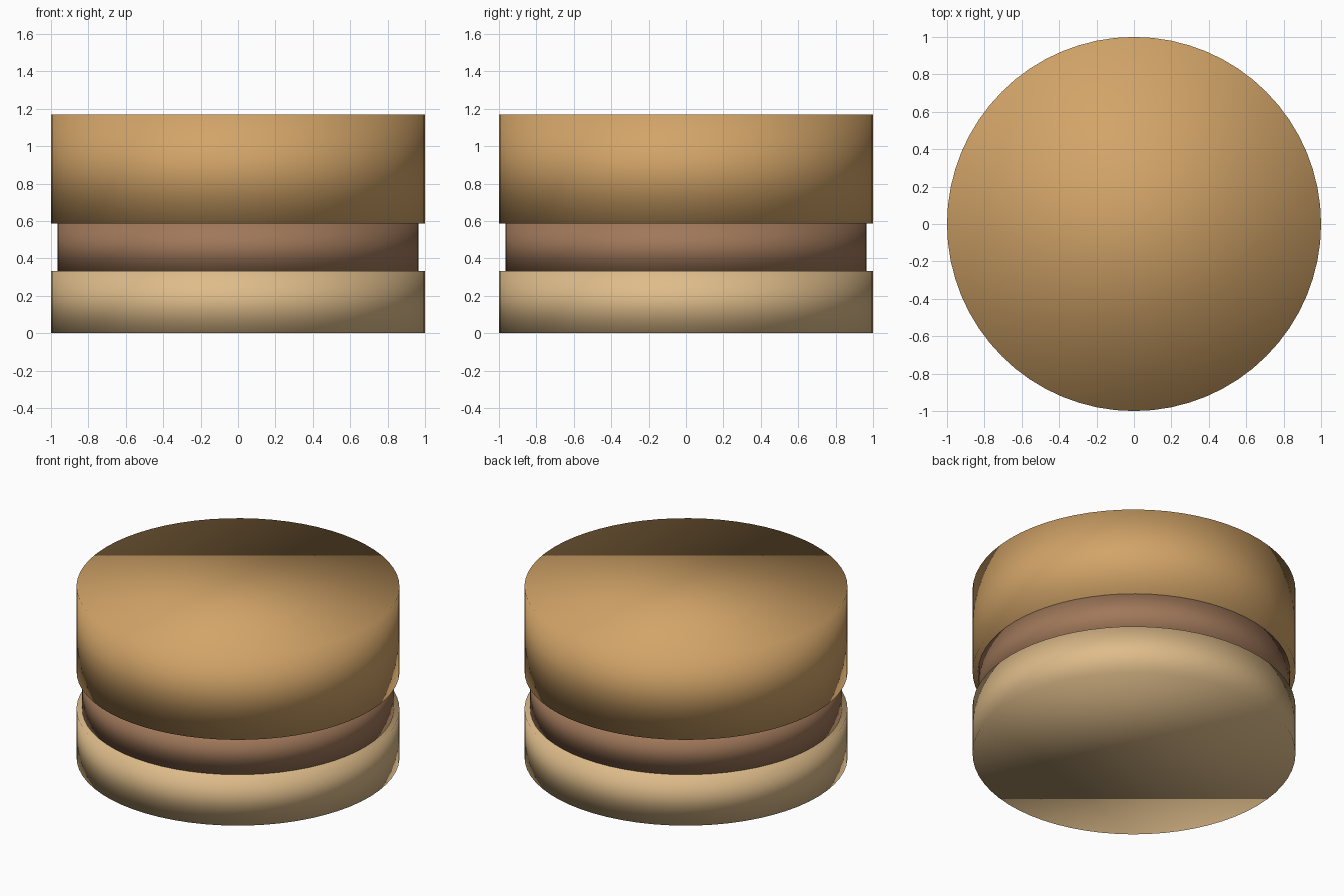
import bpy
import bmesh

SIDES = 64

cube = bpy.data.objects.get("Cube")
if cube:
    bpy.data.objects.remove(cube, do_unlink=True)


def make_material(name, rgb):
    """Flat material from 0-255 display values, stored as linear colour."""
    def linear(c):
        c /= 255
        return c / 12.92 if c <= 0.04045 else ((c + 0.055) / 1.055) ** 2.4
    colour = (*[linear(c) for c in rgb], 1)
    mat = bpy.data.materials.new(name)
    mat.use_nodes = True
    mat.diffuse_color = colour
    bsdf = next(n for n in mat.node_tree.nodes if n.type == "BSDF_PRINCIPLED")
    bsdf.inputs["Base Color"].default_value = colour
    return mat


def make_disc(name, radius, bottom, top, mat):
    """Capped cylinder, shaded smooth right across its rims."""
    bm = bmesh.new()
    bmesh.ops.create_cone(bm, cap_ends=True, segments=SIDES, radius1=radius,
                          radius2=radius, depth=top - bottom)
    for face in bm.faces:
        face.smooth = True
    mesh = bpy.data.meshes.new(name)
    bm.to_mesh(mesh)
    bm.free()
    mesh.materials.append(mat)
    obj = bpy.data.objects.new(name, mesh)
    obj.location.z = (bottom + top) / 2
    bpy.context.collection.objects.link(obj)


# Stacked layers, from the bottom up
make_disc("bottom_bun", 1.0, 0, 0.332, make_material("pale bun", (222, 188, 138)))
make_disc("patty", 0.965, 0.332, 0.586, make_material("patty brown", (160, 120, 90)))
make_disc("top_bun", 1.0, 0.586, 1.168, make_material("golden bun", (210, 164, 104)))
